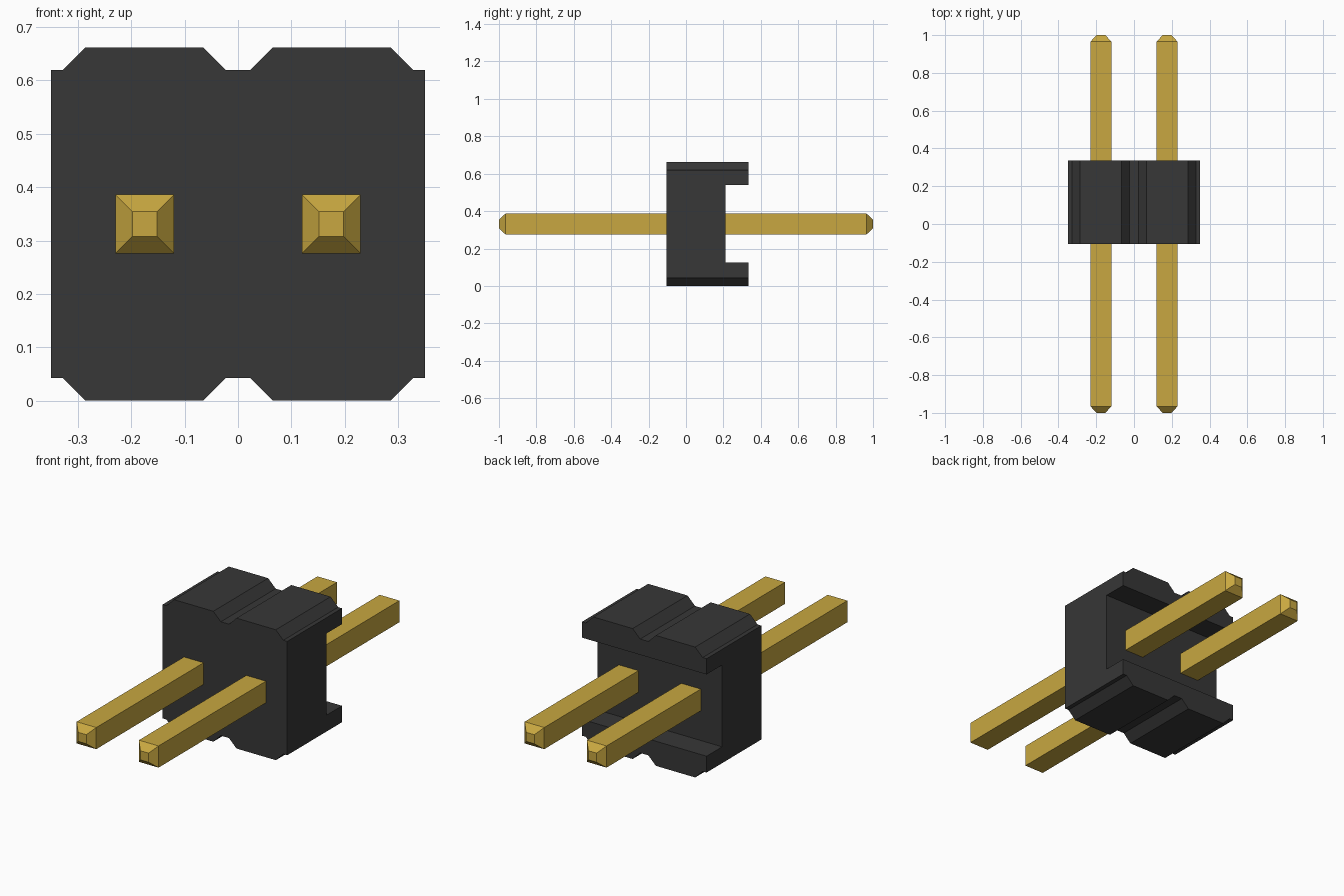
import bpy
import bmesh

cube = bpy.data.objects.get("Cube")
if cube:
    bpy.data.objects.remove(cube, do_unlink=True)

MID_Z = 0.331      # height of the pin axes
PIN_X = 0.175      # pins sit at +-PIN_X


def material(name, color, roughness, metallic=0.0):
    mat = bpy.data.materials.new(name)
    mat.use_nodes = True
    mat.diffuse_color = color
    bsdf = mat.node_tree.nodes["Principled BSDF"]
    bsdf.inputs["Base Color"].default_value = color
    bsdf.inputs["Roughness"].default_value = roughness
    bsdf.inputs["Metallic"].default_value = metallic
    return mat


def loft(name, sections, mat):
    """Join equal-length (x, z) loops placed at successive y, with capped ends."""
    bm = bmesh.new()
    rings = [[bm.verts.new((x, y, z)) for x, z in loop] for y, loop in sections]
    n = len(rings[0])
    for a, b in zip(rings, rings[1:]):
        for i in range(n):
            j = (i + 1) % n
            bm.faces.new((a[i], a[j], b[j], b[i]))
    bm.faces.new(rings[0])
    bm.faces.new(rings[-1])
    bmesh.ops.recalc_face_normals(bm, faces=bm.faces)
    mesh = bpy.data.meshes.new(name)
    bm.to_mesh(mesh)
    bm.free()
    mesh.materials.append(mat)
    obj = bpy.data.objects.new(name, mesh)
    bpy.context.collection.objects.link(obj)
    return obj


def rectangle(cx, cz, hx, hz):
    return [(cx - hx, cz - hz), (cx + hx, cz - hz),
            (cx + hx, cz + hz), (cx - hx, cz + hz)]


black = material("black plastic", (0.038, 0.038, 0.038, 1), 0.6)
gold = material("gold metal", (0.58, 0.39, 0.052, 1), 0.4)

# Housing: chamfered double-bay outline, mirrored from one quarter
quarter = [(0.023, 0.289), (0.065, 0.331), (0.286, 0.331), (0.328, 0.289), (0.35, 0.289)]
top = [(-x, z) for x, z in reversed(quarter)] + quarter
outline = top + [(x, -z) for x, z in reversed(top)]
outline = [(x, z + MID_Z) for x, z in outline]
housing = loft("housing", [(-0.105, outline), (0.335, outline)], black)

# Channel across the back of the housing
slot = rectangle(0, 0.3325, 0.5, 0.2075)
cutter = loft("channel_cutter", [(0.21, slot), (0.5, slot)], black)
cutter.hide_render = True
cut = housing.modifiers.new("back channel", "BOOLEAN")
cut.operation = "DIFFERENCE"
cut.solver = "EXACT"
cut.object = cutter
bpy.context.view_layer.update()
result = bpy.data.meshes.new_from_object(
    housing.evaluated_get(bpy.context.evaluated_depsgraph_get()))
housing.modifiers.clear()
housing.data = result
bpy.data.objects.remove(cutter, do_unlink=True)

# Square pins with tapered tips at both ends
for side, x in (("right", -PIN_X), ("left", PIN_X)):
    shaft = rectangle(x, MID_Z, 0.055, 0.055)
    tip = rectangle(x, MID_Z, 0.023, 0.023)
    loft(side + "_pin", [(-1, tip), (-0.966, shaft), (0.966, shaft), (1, tip)], gold)
